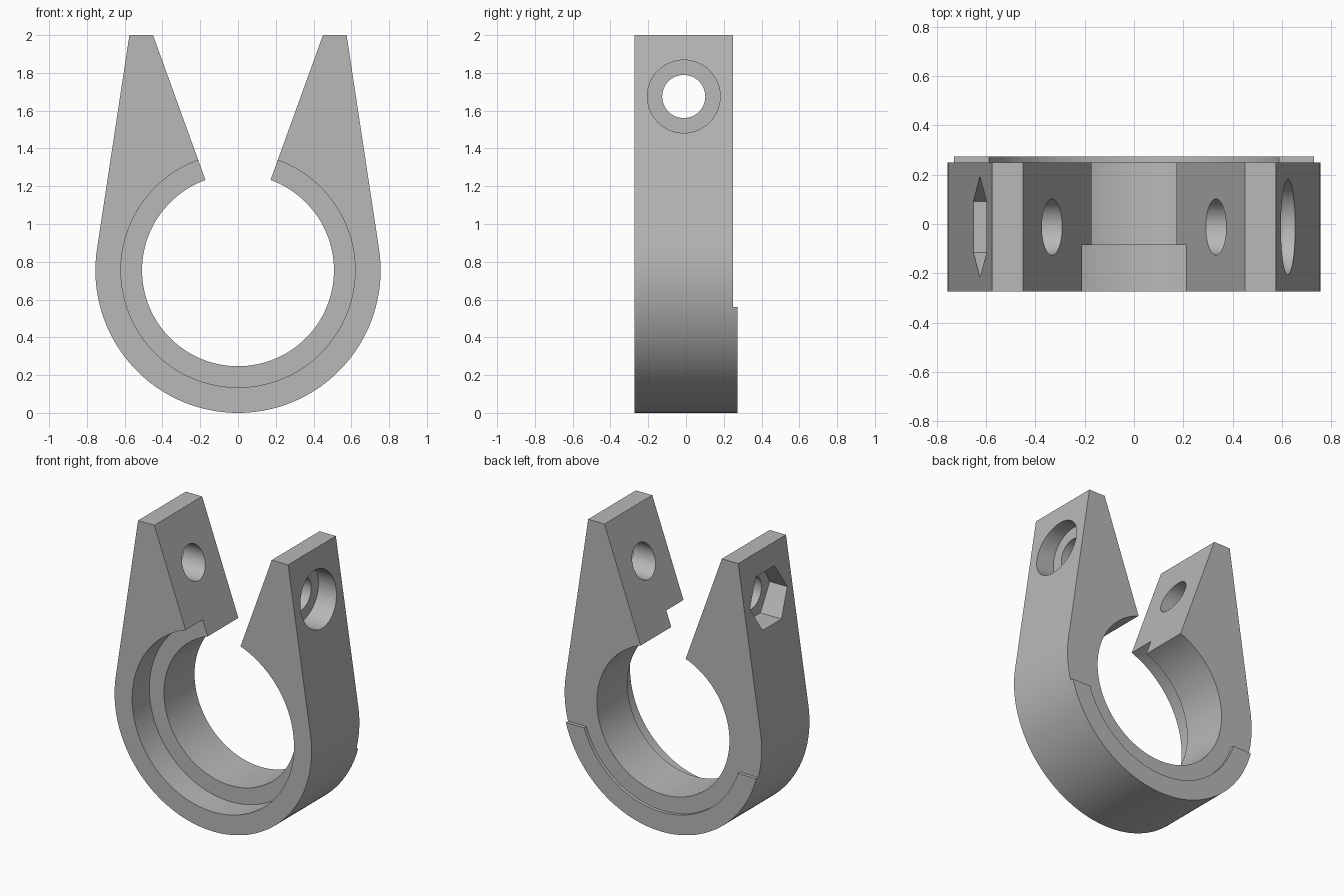
import bpy, bmesh, math
from mathutils import Vector

if "Cube" in bpy.data.objects:
    bpy.data.objects.remove(bpy.data.objects["Cube"])

CZ, R_OUT, R_BORE, R_SEAT = 0.755, 0.755, 0.508, 0.62
FRONT, BACK, LIP = -0.273, 0.25, 0.273
HOLE_Y, HOLE_Z = -0.012, 1.675


def ring(u, v, r, n, start=0.0, sweep=2 * math.pi, closed=True):
    """Points of a circle or arc."""
    steps = n if closed else n - 1
    return [(u + r * math.cos(start + sweep * i / steps),
             v + r * math.sin(start + sweep * i / steps)) for i in range(n)]


def prism(name, outline, axis, a, b):
    """Extrude a 2D outline along y (outline in x,z) or x (outline in y,z)."""
    place = (lambda p, d: (p[0], d, p[1])) if axis == 'y' else (lambda p, d: (d, p[0], p[1]))
    bm = bmesh.new()
    low = [bm.verts.new(place(p, a)) for p in outline]
    high = [bm.verts.new(place(p, b)) for p in outline]
    bm.faces.new(low)
    bm.faces.new(high[::-1])
    n = len(outline)
    for i in range(n):
        j = (i + 1) % n
        bm.faces.new((low[j], low[i], high[i], high[j]))
    bmesh.ops.recalc_face_normals(bm, faces=bm.faces)
    mesh = bpy.data.meshes.new(name)
    bm.to_mesh(mesh)
    bm.free()
    obj = bpy.data.objects.new(name, mesh)
    bpy.context.collection.objects.link(obj)
    return obj


# Clamp body: round bottom with straight sides tangent to it, up to the arm tips
tip = Vector((0.575, 2.0 - CZ))
tangent = math.atan2(tip.y, tip.x) - math.acos(R_OUT / tip.length)
outline = ring(0, CZ, R_OUT, 97, tangent, -(math.pi + 2 * tangent), closed=False)
clamp = prism("clamp_body", outline + [(-0.575, 2.0), (0.575, 2.0)], 'y', FRONT, LIP)

cutters = [
    # Bore and the wider seat in the front
    prism("bore_cutter", ring(0, CZ, R_BORE, 128), 'y', -0.5, 0.5),
    prism("seat_cutter", ring(0, CZ, R_SEAT, 128), 'y', -0.5, -0.085),
    # Tapered gap between the arms
    prism("gap_cutter", [(-0.07, 0.95), (0.07, 0.95), (0.486, 2.1), (-0.486, 2.1)], 'y', -0.6, 0.6),
    # Back face, leaving the raised lip round the bottom
    prism("back_cutter", [(-1, 0.56), (1, 0.56), (1, 2.2), (-1, 2.2)], 'y', BACK, 0.55),
    prism("lip_cutter", ring(0, CZ, R_SEAT, 128), 'y', BACK, 0.45),
    # Bolt hole, round head recess and hexagonal nut recess
    prism("bolt_cutter", ring(HOLE_Y, HOLE_Z, 0.114, 64), 'x', -1.2, 1.2),
    prism("head_cutter", ring(HOLE_Y, HOLE_Z, 0.193, 64), 'x', 0.49, 1.1),
    prism("nut_cutter", ring(HOLE_Y, HOLE_Z, 0.205, 6), 'x', -1.1, -0.49),
]
for cutter in cutters:
    mod = clamp.modifiers.new(cutter.name, 'BOOLEAN')
    mod.operation, mod.solver, mod.object = 'DIFFERENCE', 'EXACT', cutter

# Bake the cuts and drop the cutters
bpy.context.view_layer.update()
baked = bpy.data.meshes.new_from_object(clamp.evaluated_get(bpy.context.evaluated_depsgraph_get()))
clamp.modifiers.clear()
clamp.data = baked
for cutter in cutters:
    bpy.data.objects.remove(cutter)

# Plain grey finish
grey = bpy.data.materials.new("plain grey")
grey.diffuse_color = (0.48, 0.48, 0.48, 1)
grey.use_nodes = True
grey.node_tree.nodes["Principled BSDF"].inputs["Base Color"].default_value = grey.diffuse_color
clamp.data.materials.clear()
clamp.data.materials.append(grey)
bpy.context.view_layer.objects.active = clamp
clamp.select_set(True)
bpy.ops.object.shade_smooth_by_angle(angle=math.radians(25))
